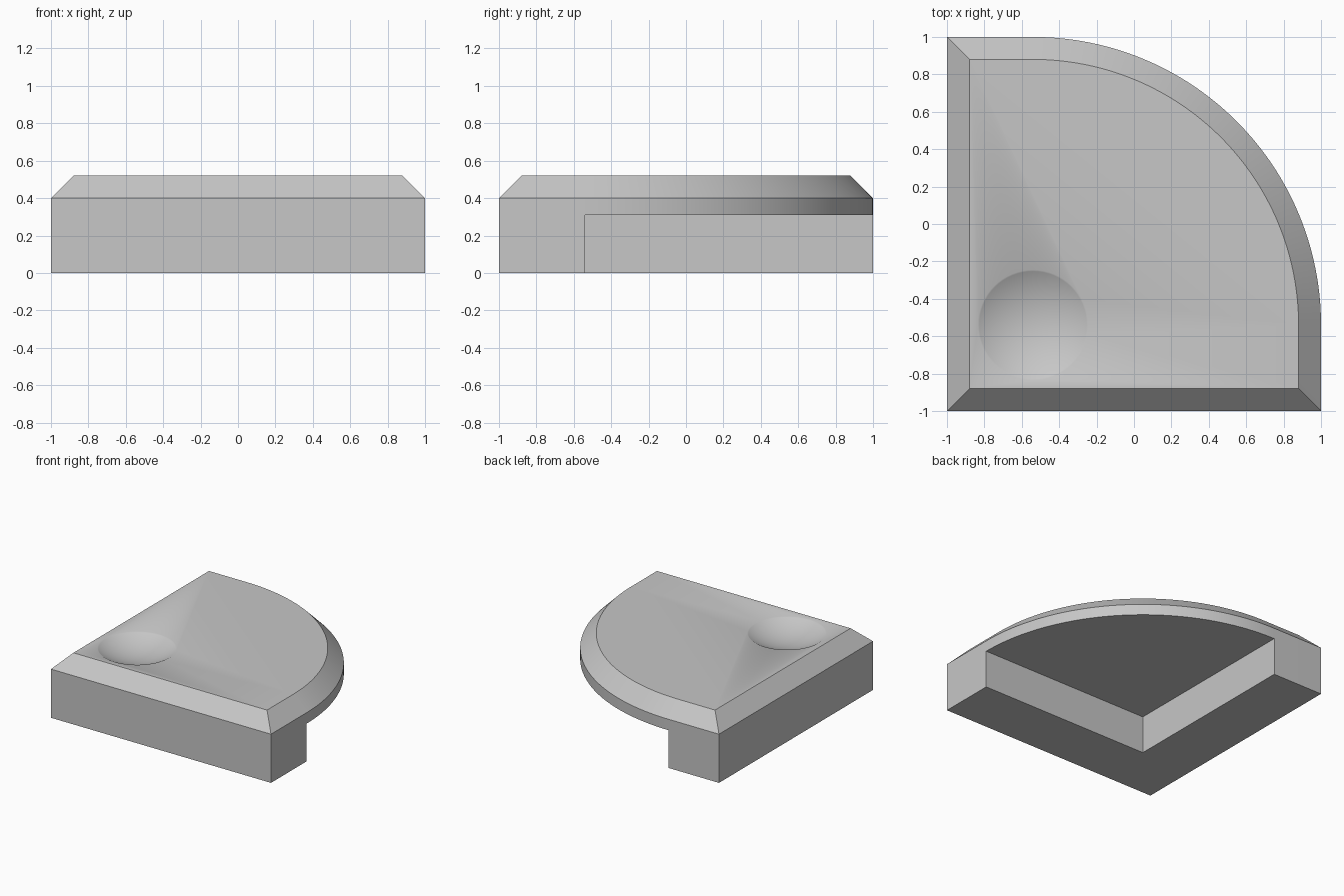
import bpy, bmesh, math
from mathutils import Vector

if "Cube" in bpy.data.objects:
    bpy.data.objects.remove(bpy.data.objects["Cube"], do_unlink=True)

PIVOT = -0.54          # centre of the rounded corner, the dimple and the recess corner
RIM, TOP = 0.40, 0.52  # heights of the chamfer
CHAMFER = 0.12
SEGMENTS = 64

grey = bpy.data.materials.new("plain grey")
grey.use_nodes = True
colour = (0.57, 0.57, 0.57, 1)
grey.diffuse_color = colour
grey.node_tree.nodes["Principled BSDF"].inputs["Base Color"].default_value = colour


def make_object(name, bm):
    bmesh.ops.recalc_face_normals(bm, faces=bm.faces)
    mesh = bpy.data.meshes.new(name)
    bm.to_mesh(mesh)
    bm.free()
    mesh.materials.append(grey)
    obj = bpy.data.objects.new(name, mesh)
    bpy.context.collection.objects.link(obj)
    return obj


def outline(inset):
    """Square with one large rounded corner, shrunk evenly by inset."""
    edge = 1 - inset
    radius = edge - PIVOT
    points = [(-edge, edge), (-edge, -edge), (edge, -edge)]
    for i in range(SEGMENTS + 1):
        a = math.pi / 2 * i / SEGMENTS
        points.append((PIVOT + radius * math.cos(a), PIVOT + radius * math.sin(a)))
    return points


def carve(obj, cutter):
    cutter.hide_render = True
    mod = obj.modifiers.new("carve", 'BOOLEAN')
    mod.operation = 'DIFFERENCE'
    mod.solver = 'EXACT'
    mod.object = cutter
    bpy.context.view_layer.objects.active = obj
    bpy.ops.object.modifier_apply(modifier=mod.name)
    bpy.data.objects.remove(cutter, do_unlink=True)


# Chamfered slab, skinned from three outlines
bm = bmesh.new()
rings = [[bm.verts.new((x, y, z)) for x, y in outline(inset)]
         for inset, z in ((0, 0), (0, RIM), (CHAMFER, TOP))]
for low, high in zip(rings, rings[1:]):
    for i in range(len(low)):
        j = (i + 1) % len(low)
        bm.faces.new((low[i], low[j], high[j], high[i]))
bm.faces.new(rings[0])
bm.faces.new(rings[-1])
slab = make_object("corner_slab", bm)

# Recess under the rounded corner, leaving an L-shaped foot
bm = bmesh.new()
bmesh.ops.create_cube(bm, size=2)
bmesh.ops.translate(bm, verts=bm.verts, vec=Vector((PIVOT + 1, PIVOT + 1, 0.31 - 1)))
carve(slab, make_object("recess_cutter", bm))

# Shallow round dimple in the top, a spherical cap
dimple_radius, slope = 0.295, math.radians(29)
ball = dimple_radius / math.sin(slope)
bm = bmesh.new()
bmesh.ops.create_uvsphere(bm, u_segments=64, v_segments=96, radius=ball)
bmesh.ops.translate(bm, verts=bm.verts,
                    vec=Vector((PIVOT, PIVOT, TOP + ball * math.cos(slope))))
carve(slab, make_object("dimple_cutter", bm))

# Smooth the curves, keep the edges sharp
bpy.ops.object.select_all(action='DESELECT')
slab.select_set(True)
bpy.context.view_layer.objects.active = slab
bpy.ops.object.shade_smooth_by_angle(angle=math.radians(30))
